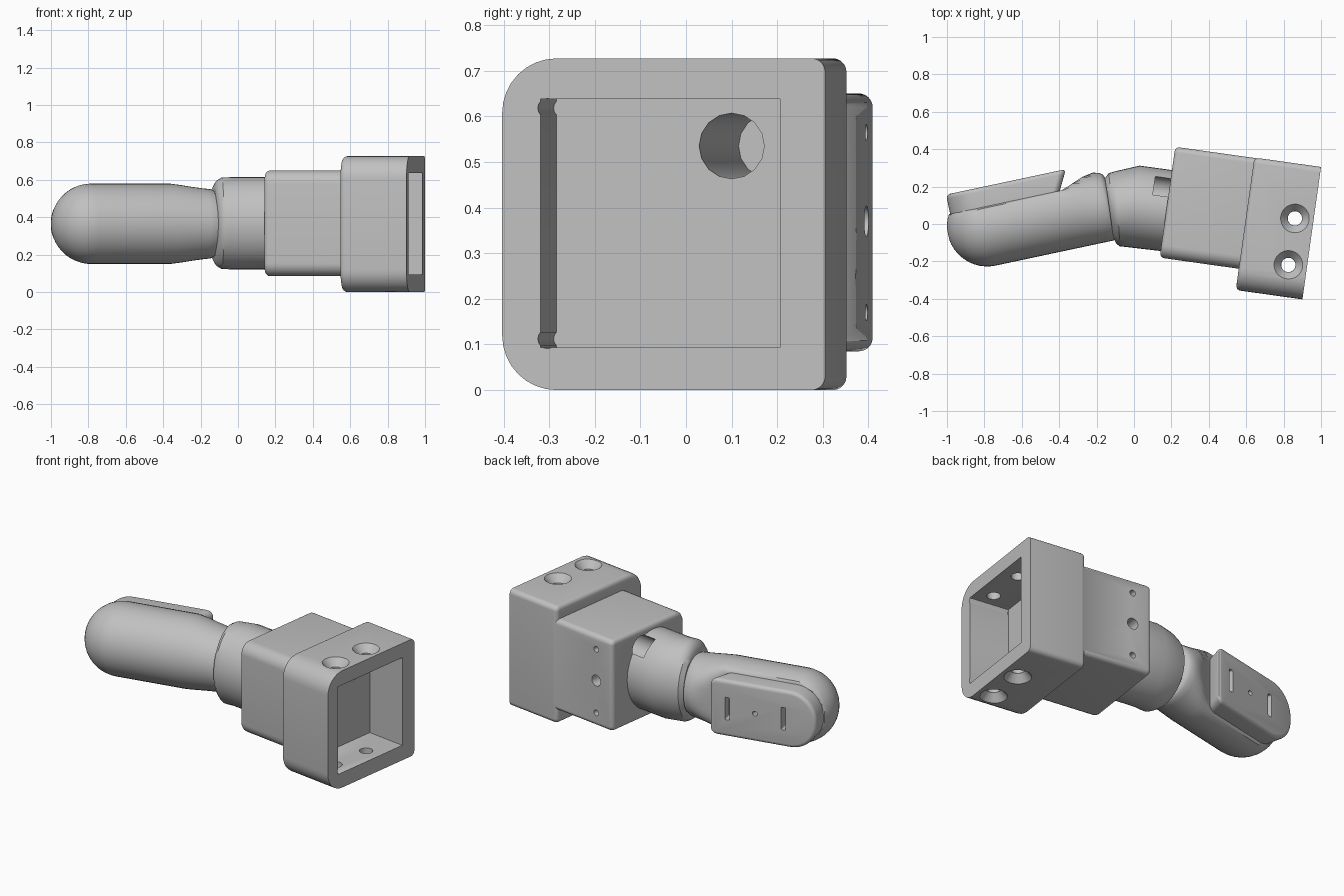
import bpy, bmesh, math
from mathutils import Matrix, Vector

if "Cube" in bpy.data.objects:
    bpy.data.objects.remove(bpy.data.objects["Cube"])

grey = bpy.data.materials.new("plain_grey")
grey.use_nodes = True
COLOUR = (0.53, 0.53, 0.53, 1)
grey.diffuse_color = COLOUR
grey.node_tree.nodes["Principled BSDF"].inputs["Base Color"].default_value = COLOUR

# Local frames of the angled socket and the angled hand
SOCKET = Matrix.Translation((1.0, 0.305, 0)) @ Matrix.Rotation(math.radians(-8), 4, 'Z')
HAND = Matrix.Translation((-0.785, -0.012, 0.365)) @ Matrix.Rotation(math.radians(12), 4, 'Z')


def finish(name, bm, frame):
    bmesh.ops.recalc_face_normals(bm, faces=bm.faces)
    mesh = bpy.data.meshes.new(name)
    bm.to_mesh(mesh)
    bm.free()
    mesh.materials.append(grey)
    ob = bpy.data.objects.new(name, mesh)
    ob.matrix_world = frame
    bpy.context.collection.objects.link(ob)
    return ob


def rounded_outline(a0, a1, b0, b1, r0, r1, n=8):
    """Rectangle with corner radius r0 on the low-a side and r1 on the high-a side."""
    corners = [(a0 + r0, b0 + r0, r0, 180), (a1 - r1, b0 + r1, r1, 270),
               (a1 - r1, b1 - r1, r1, 0), (a0 + r0, b1 - r0, r0, 90)]
    pts = []
    for a, b, r, start in corners:
        if r == 0:
            pts.append((a, b))
            continue
        for i in range(n + 1):
            t = math.radians(start + 90 * i / n)
            pts.append((a + r * math.cos(t), b + r * math.sin(t)))
    return pts


def prism(name, outline, place, h_sharp, h_round, bevel, frame):
    """Extrude an outline, rounding the rim at h_round."""
    bm = bmesh.new()
    low = [bm.verts.new(place(a, b, h_sharp)) for a, b in outline]
    high = [bm.verts.new(place(a, b, h_round)) for a, b in outline]
    n = len(outline)
    bm.faces.new(low)
    cap = bm.faces.new(high)
    for i in range(n):
        j = (i + 1) % n
        bm.faces.new((low[i], low[j], high[j], high[i]))
    bmesh.ops.recalc_face_normals(bm, faces=bm.faces)
    if bevel:
        bmesh.ops.bevel(bm, geom=list(cap.edges), offset=bevel, segments=4,
                        profile=0.5, affect='EDGES')
    return finish(name, bm, frame)


def cone(p, q, r1, r2, frame, sides=32):
    """Cutter running from p to q."""
    p, q = Vector(p), Vector(q)
    turn = (q - p).to_track_quat('Z', 'Y').to_matrix().to_4x4()
    bm = bmesh.new()
    bmesh.ops.create_cone(bm, cap_ends=True, segments=sides, radius1=r1, radius2=r2,
                          depth=(q - p).length,
                          matrix=Matrix.Translation((p + q) / 2) @ turn)
    ob = finish("cutter", bm, frame)
    ob.hide_render = True
    return ob


def loft(name, rings, frame):
    bm = bmesh.new()
    loops = [[bm.verts.new(p) for p in ring] for ring in rings]
    n = len(loops[0])
    for A, B in zip(loops, loops[1:]):
        for i in range(n):
            j = (i + 1) % n
            bm.faces.new((A[i], A[j], B[j], B[i]))
    bm.faces.new(loops[0])
    bm.faces.new(loops[-1])
    return finish(name, bm, frame)


def combine(ob, other, operation='DIFFERENCE'):
    bpy.context.view_layer.objects.active = ob
    mod = ob.modifiers.new("combine", 'BOOLEAN')
    mod.operation, mod.object, mod.solver = operation, other, 'EXACT'
    bpy.ops.object.modifier_apply(modifier=mod.name)
    bpy.data.objects.remove(other)


def smooth(ob, angle=35):
    bpy.ops.object.select_all(action='DESELECT')
    ob.select_set(True)
    bpy.context.view_layer.objects.active = ob
    bpy.ops.object.shade_smooth_by_angle(angle=math.radians(angle))


def along_x(a, b, h):
    return (h, a, b)


# Socket body: wide end block joined to a narrower block
body = prism("socket_body", rounded_outline(-0.715, 0, 0, 0.727, 0.12, 0.03),
             along_x, 0, -0.36, 0.025, SOCKET)
narrow = prism("narrow_block", rounded_outline(-0.6, -0.002, 0.085, 0.65, 0.07, 0.03),
               along_x, -0.32, -0.787, 0.025, SOCKET)
combine(body, narrow, 'UNION')

# Square socket with relieved corners
pocket = prism("cutter", rounded_outline(-0.63, -0.1, 0.093, 0.638, 0, 0),
               along_x, 0.05, -0.25, 0, SOCKET)
combine(body, pocket)
for z in (0.112, 0.618):
    combine(body, cone((0.05, -0.615, z), (-0.249, -0.615, z), 0.021, 0.021, SOCKET, 16))

# Countersunk screw holes through the top and bottom walls
for v in (-0.292, -0.543):
    combine(body, cone((-0.1, v, -0.1), (-0.1, v, 0.85), 0.038, 0.038, SOCKET))
    for outside, inside in ((-0.01, 0.045), (0.737, 0.682)):
        combine(body, cone((-0.1, v, outside), (-0.1, v, inside), 0.085, 0.039, SOCKET))

# Pin holes in the back of the narrow block
for z, r in ((0.17, 0.018), (0.37, 0.034), (0.565, 0.018)):
    combine(body, cone((-0.665, 0.05, z), (-0.665, -0.12, z), r, r, SOCKET, 20))

# Bent wrist: oval rings given by back point, front point and half height
SIDES = 40
wrist_rings = []
for xb, yb, xf, yf, half in ((0.25, 0.282, 0.19, -0.15, 0.247),
                             (0.03, 0.312, -0.05, -0.122, 0.247),
                             (-0.10, 0.282, -0.075, -0.12, 0.245),
                             (-0.135, 0.272, -0.095, -0.105, 0.228),
                             (-0.155, 0.245, -0.11, -0.075, 0.195)):
    back, front = Vector((xb, yb, 0.368)), Vector((xf, yf, 0.368))
    mid, arm = (back + front) / 2, (back - front) / 2
    wrist_rings.append([mid + arm * math.cos(t) + Vector((0, 0, half * math.sin(t)))
                        for t in (2 * math.pi * i / SIDES for i in range(SIDES))])
wrist = loft("wrist", wrist_rings, Matrix.Identity(4))

# Cable passage from the socket floor into the wrist
for part in (body, wrist):
    combine(part, cone((-0.2, -0.242, 0.535), (-0.87, -0.242, 0.535), 0.072, 0.072, SOCKET, 16))

# Hand: round-ended bar with a flattened back and a raised neck
R, FLAT = 0.215, 0.105
sections = []
for k in range(1, 13):
    phi = math.pi / 2 * k / 12
    sections.append((-R * math.cos(phi), 0, R * math.sin(phi), FLAT))
sections += [(0.43, 0, R, FLAT), (0.49, -0.008, 0.207, 0.128), (0.55, -0.018, 0.197, 0.152),
             (0.61, -0.026, 0.189, 0.165), (0.645, -0.03, 0.185, 0.16),
             (0.662, -0.033, 0.175, 0.15), (0.672, -0.036, 0.155, 0.15)]
hand_rings = [[(s, min(c + r * math.cos(t), top), r * math.sin(t))
               for t in (2 * math.pi * i / SIDES for i in range(SIDES))]
              for s, c, r, top in sections]
hand = loft("hand", hand_rings, HAND)

# Back plate with an undercut end, two slots and a small hole
pad = prism("back_plate", rounded_outline(-0.18, 0.475, -0.175, 0.175, 0.165, 0.04, 12),
            lambda a, b, h: (a - (0.058 if a > 0.3 and h < 0.15 else 0), h, b),
            0.1, 0.211, 0.022, HAND)
for s in (0.365, 0.02):
    slot = prism("cutter", rounded_outline(s - 0.014, s + 0.014, -0.07, 0.07, 0.006, 0.006, 3),
                 lambda a, b, h: (a, h, b), 0.25, 0.15, 0, HAND)
    combine(pad, slot)
combine(pad, cone((0.195, 0.25, 0), (0.195, 0.15, 0), 0.015, 0.015, HAND, 16))

for ob in (body, wrist, hand, pad):
    smooth(ob)
